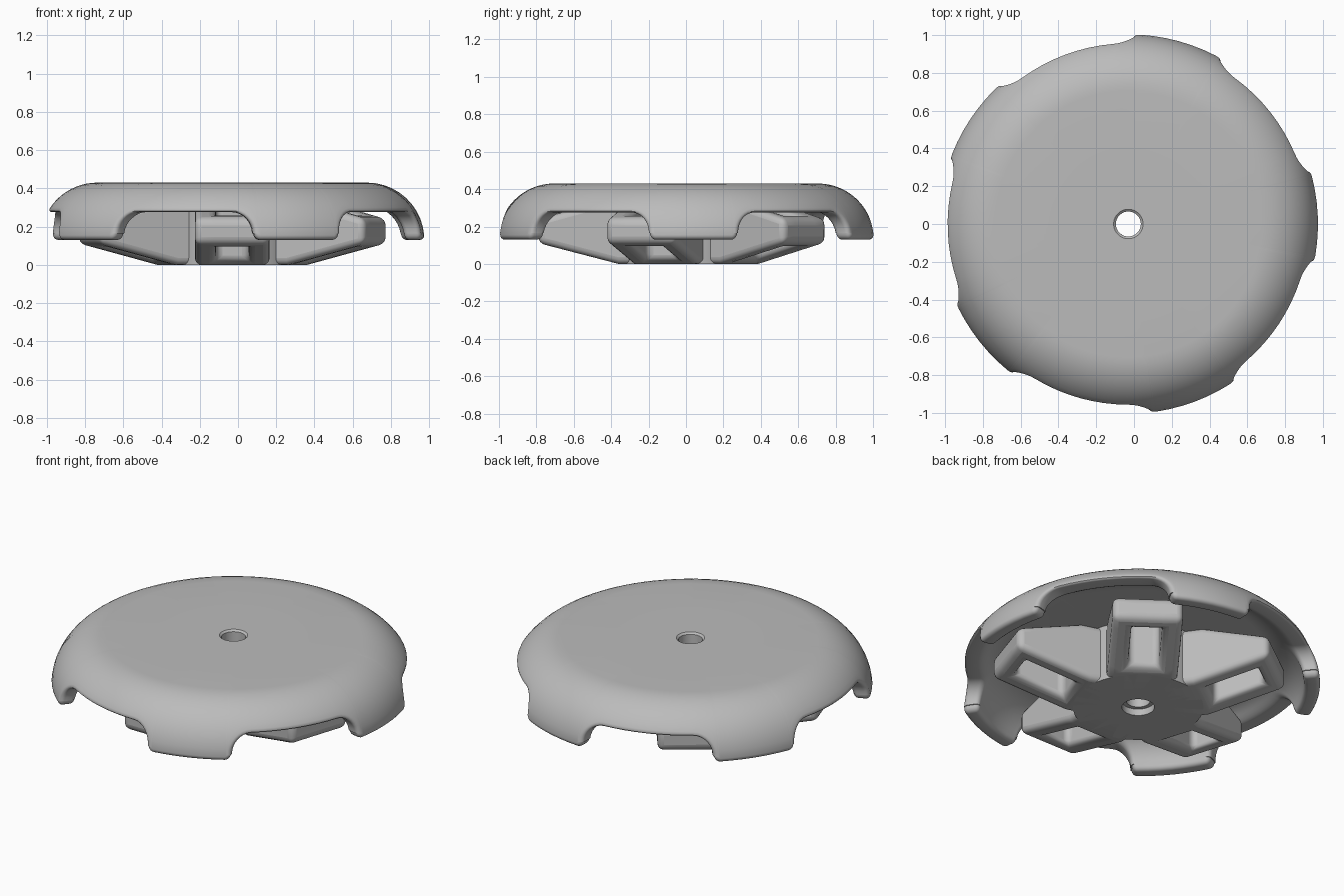
import bpy, bmesh
from math import sin, cos, asin, sqrt, pi, radians
from mathutils import Matrix

if "Cube" in bpy.data.objects:
    bpy.data.objects.remove(bpy.data.objects["Cube"])

CENTRE_X = -0.03
HOLE = 0.066
CEILING = 0.34

grey = bpy.data.materials.new("plain_grey")
grey.use_nodes = True
colour = (0.5, 0.5, 0.5, 1)
grey.diffuse_color = colour
grey.node_tree.nodes["Principled BSDF"].inputs["Base Color"].default_value = colour


def finish(bm, name, bevel=0):
    bmesh.ops.recalc_face_normals(bm, faces=bm.faces)
    mesh = bpy.data.meshes.new(name)
    bm.to_mesh(mesh)
    bm.free()
    mesh.materials.append(grey)
    obj = bpy.data.objects.new(name, mesh)
    bpy.context.collection.objects.link(obj)
    obj.location.x = CENTRE_X
    if bevel:
        mod = obj.modifiers.new("rounded_edges", "BEVEL")
        mod.width = bevel
        mod.segments = 4
        mod.limit_method = "ANGLE"
        mod.angle_limit = radians(30)
    bpy.ops.object.select_all(action="DESELECT")
    obj.select_set(True)
    bpy.context.view_layer.objects.active = obj
    bpy.ops.object.shade_smooth_by_angle(angle=radians(35))
    return obj


def loft(bm, columns):
    """Join closed profile columns into a ring."""
    rows = [[bm.verts.new(p) for p in col] for col in columns]
    n = len(rows[0])
    for a, b in zip(rows, rows[1:] + rows[:1]):
        for i in range(n):
            j = (i + 1) % n
            bm.faces.new((a[i], b[i], b[j], a[j]))


# Domed cap: rim outline of half a tab as (arc length, height, inward normal)
LOW, HIGH, BEND = 0.13, 0.275, 0.705
R_OUT, R_IN, LIP = 0.30, 0.21, 0.025


def half_outline():
    pts = [(s, LOW, 0, 1) for s in (0, 0.07, 0.14)]
    small, big, mid = 0.035, 0.11, 0.165
    for k in range(6):
        a = pi / 2 * k / 5
        pts.append((0.205 + small * sin(a), mid - small * cos(a), -sin(a), cos(a)))
    for k in range(9):
        a = pi / 2 * k / 8
        pts.append((0.356 - big * cos(a), mid + big * sin(a), -cos(a), sin(a)))
    end = radians(36)
    pts += [(0.356 + (end - 0.356) * k / 4, HIGH, 0, 1) for k in range(1, 5)]
    return pts


def shell_radius(z, r):
    return BEND + sqrt(max(r * r - (z - LOW) ** 2, 0))


def cap_column(theta, s, z, ns, nz):
    col = []

    def add(r, h, shift):
        a = theta + s + shift * ns
        col.append((r * cos(a), r * sin(a), h))

    def arc(radius, height, top, z0):
        t0 = asin((z0 - LOW) / radius)
        for k in range(11):
            t = pi / 2 + (t0 - pi / 2) * k / 10
            yield BEND + radius * cos(t), LOW + radius * sin(t)

    z_in = z + LIP * nz
    # hole and flat top, then the outer dome
    for r, h in ((HOLE, CEILING), (HOLE, 0.42), (0.078, 0.43), (0.4, 0.43)):
        add(r, h, LIP)
    for r, h in arc(R_OUT, 0.43, True, z_in):
        add(r, h, LIP)
    # rounded lip
    steps = [pi / 2 * k / 4 for k in range(1, 5)]
    for a in steps:
        d = LIP * (1 - sin(a))
        h = z + d * nz
        add(shell_radius(h, R_OUT) - LIP * (1 - cos(a)), h, d)
    for a in reversed(steps):
        d = LIP * (1 - sin(a))
        h = z + d * nz
        add(shell_radius(h, R_IN) + LIP * (1 - cos(a)), h, d)
    # inner dome and ceiling
    for r, h in reversed(list(arc(R_IN, CEILING, False, z_in))):
        add(r, h, LIP)
    add(0.4, CEILING, LIP)
    return col


half = half_outline()
mirrored = [(-s, z, -ns, nz) for s, z, ns, nz in reversed(half[1:-1])]
outline = mirrored + half
columns = [cap_column(radians(2.4 + 72 * tab), *p) for tab in range(5) for p in outline]
bm = bmesh.new()
loft(bm, columns)
finish(bm, "domed_cap")

# Hub ring around the hole
bm = bmesh.new()
hub_profile = [(0.09, 0), (0.36, 0), (0.36, 0.35), (HOLE, 0.35), (HOLE, 0.04), (0.09, 0.04)]
angles = [2 * pi * k / 64 for k in range(64)]
loft(bm, [[(r * cos(a), r * sin(a), z) for r, z in hub_profile] for a in angles])
finish(bm, "hub")


# Five looped arms, each with an open window
def underside(r):
    return max(0, (r - 0.36) * 0.26)


def topside(r):
    return min(0.345, 0.24 + (0.79 - r) * 0.28)


stations = (0.14, 0.36, 0.41, 0.70, 0.79)
widths = (-0.195, -0.085, 0.085, 0.195)
for n in range(5):
    bm = bmesh.new()
    grid = [[bm.verts.new((r, y, underside(r))) for y in widths] for r in stations]
    for i in range(4):
        for j in range(3):
            if (i, j) != (2, 1):
                bm.faces.new((grid[i][j], grid[i + 1][j], grid[i + 1][j + 1], grid[i][j + 1]))
    bottom = list(bm.faces)
    top = bmesh.ops.extrude_face_region(bm, geom=bottom, use_keep_orig=True)
    for v in top["geom"]:
        if isinstance(v, bmesh.types.BMVert):
            v.co.z = topside(v.co.x)
    bm.transform(Matrix.Rotation(radians(-90 + 72 * n), 4, "Z"))
    finish(bm, f"looped_arm_{n + 1}", bevel=0.035)
